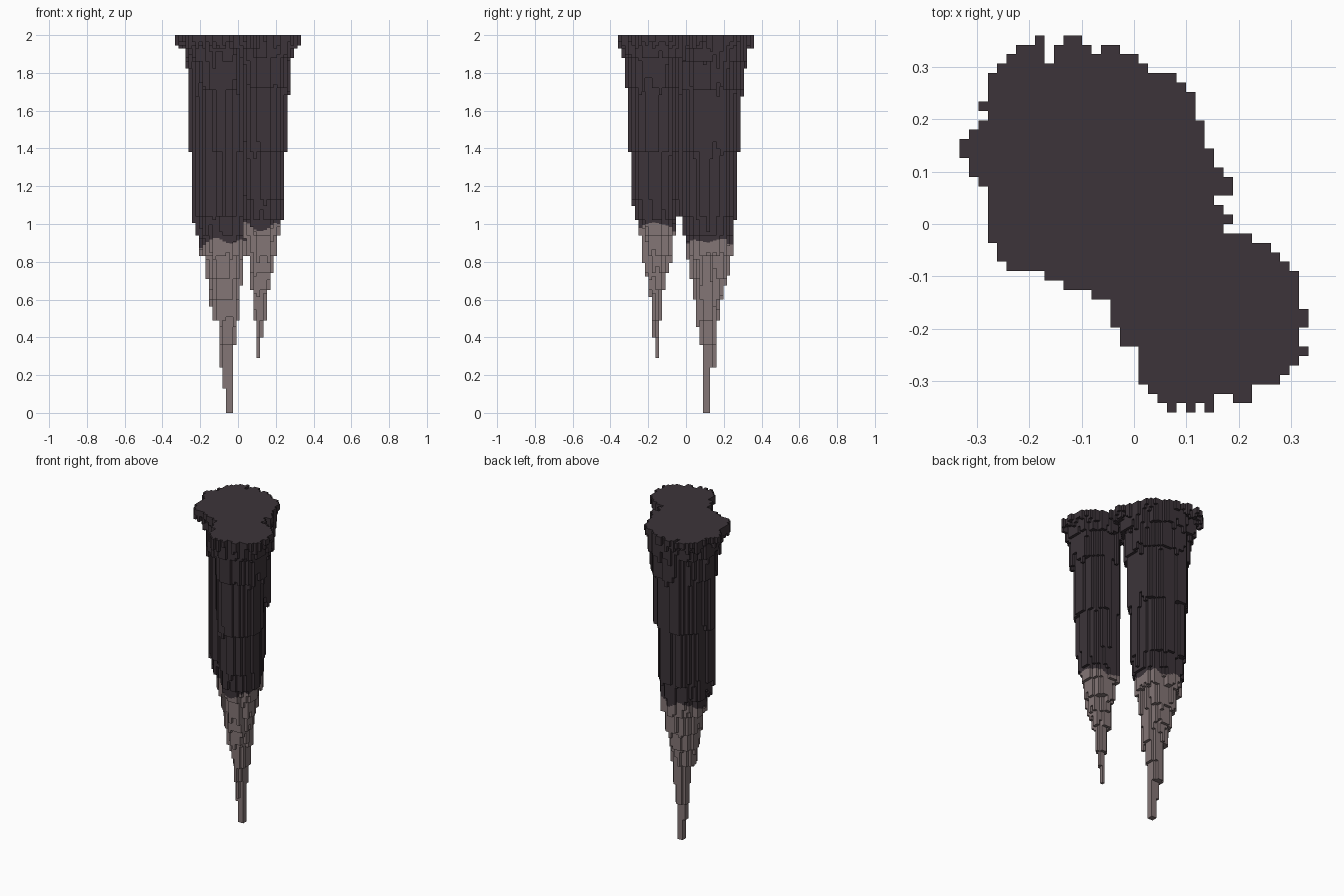
import bpy, bmesh, math, random

cube = bpy.data.objects.get("Cube")
if cube:
    bpy.data.objects.remove(cube, do_unlink=True)

random.seed(4)
V = 0.018      # block size
TOP = 2.0


def material(name, rgb):
    m = bpy.data.materials.new(name)
    m.use_nodes = True
    m.diffuse_color = (*rgb, 1)
    b = m.node_tree.nodes["Principled BSDF"]
    b.inputs["Base Color"].default_value = (*rgb, 1)
    b.inputs["Roughness"].default_value = 0.9
    return m


dark = material("dark stone", (0.045, 0.034, 0.041))
pale = material("pale stone", (0.231, 0.181, 0.181))

# Ceiling outline: filled block spans per row, from back to front
ROWS = """8-9 11-13|6-9 10-14 15-17|5-9 10-19|4-20|3-23|3-24|3-25|2-25|3-25|2-26
1-26|0-26|0-27|1-27|1-28|2-29|3-29|3-27|3-28|3-29
3-28|3-31|4-33|4-34|5-35|9-36|11-36|14-36|16-36|16-37
16-37|17-36|17-36|19-37|19-36|19-35|19-34|20-31|21-27 29-31|22-23 24-25 26-27"""
outline = set()
for r, row in enumerate(ROWS.replace("\n", "|").split("|")):
    for span in row.split():
        a, b = map(int, span.split("-"))
        outline |= {(c, r) for c in range(a, b)}

# Stepped sections of each spike: height, x min, x max, y min, y max
LARGE = [
    (0.00, -.063, -.027, .090, .126), (0.13, -.081, -.027, .090, .126),
    (0.24, -.099, -.020, .085, .155), (0.36, -.099, -.009, .072, .165),
    (0.49, -.135, .005, .045, .175), (0.60, -.153, .010, .030, .195),
    (0.71, -.171, .020, .018, .225), (0.83, -.207, .050, .000, .245),
    (0.94, -.225, .065, -.018, .250), (1.04, -.243, .075, -.036, .268),
    (1.38, -.245, .090, -.040, .285), (1.71, -.261, .115, -.060, .303),
    (1.86, -.285, .140, -.080, .325)]
SMALL = [
    (0.29, .095, .113, -.162, -.144), (0.40, .093, .131, -.172, -.140),
    (0.49, .080, .148, -.182, -.130), (0.65, .062, .166, -.200, -.108),
    (0.74, .060, .184, -.218, -.098), (0.83, .045, .205, -.236, -.072),
    (0.94, .026, .220, -.252, -.056), (1.02, .022, .240, -.270, -.052),
    (1.13, .020, .243, -.286, -.050), (1.38, .015, .262, -.305, -.040),
    (1.72, .008, .282, -.322, -.030), (1.88, .000, .302, -.340, -.010)]


def centre(c, r):
    return (c + 0.5 - 18.5) * V, (20 - r - 0.5) * V


def spike_bottom(x, y, steps):
    """Lowest step whose slightly lobed ellipse holds the point."""
    for i, (z, x0, x1, y0, y1) in enumerate(steps):
        dx, dy = x - (x0 + x1) / 2, y - (y0 + y1) / 2
        a = math.atan2(dy, dx)
        lobe = 1 + 0.035 * math.sin(5 * a + i * 1.7) + 0.03 * math.sin(9 * a + i)
        rx, ry = (x1 - x0) / 2 * lobe, (y1 - y0) / 2 * lobe
        if (dx / rx) ** 2 + (dy / ry) ** 2 <= 1:
            return z
    return None


# Bottom height and owning spike of every block column
bottom, owner = {}, {}
for cell in sorted(outline):
    x, y = centre(*cell)
    hits = [(z, k) for k, s in enumerate((LARGE, SMALL))
            if (z := spike_bottom(x, y, s)) is not None]
    if hits:
        z, k = min(hits)
        if z > 0.45 and random.random() < 0.3:
            z += random.choice((-2, -1, 1, 2, 3)) * V
    else:
        z = 2 - V * random.choice((2, 3, 4))
        k = 0 if x * 0.58 - y * 0.81 < 0.06 else 1
    bottom[cell], owner[cell] = min(z, 2 - V), k


def colour_line(x, y, k):
    """Height where pale stone turns dark."""
    wave = 0.015 * math.sin(40 * x) + 0.012 * math.sin(33 * y + 1)
    return (0.90 if k == 0 else 0.985) + wave


def build_spike(name, k):
    bm = bmesh.new()

    def quad(pts, mat):
        bm.faces.new([bm.verts.new(p) for p in pts]).material_index = mat

    for cell, b in bottom.items():
        if owner[cell] != k:
            continue
        x, y = centre(*cell)
        h = V / 2
        line = colour_line(x, y, k)
        ring = [(x - h, y - h), (x + h, y - h), (x + h, y + h), (x - h, y + h)]
        quad([(*p, TOP) for p in ring], 0)
        quad([(*p, b) for p in reversed(ring)], 1 if b < line else 0)
        # Walls only where the neighbouring column ends higher
        for i, (dc, dr) in enumerate(((0, 1), (1, 0), (0, -1), (-1, 0))):
            nb = bottom.get((cell[0] + dc, cell[1] + dr), TOP)
            p, q = ring[i], ring[(i + 1) % 4]
            for lo, hi, mat in ((b, min(nb, line), 1), (max(b, line), nb, 0)):
                if hi - lo > 1e-5:
                    quad([(*p, lo), (*q, lo), (*q, hi), (*p, hi)], mat)
    bmesh.ops.remove_doubles(bm, verts=bm.verts, dist=1e-5)
    me = bpy.data.meshes.new(name)
    bm.to_mesh(me)
    bm.free()
    me.materials.append(dark)
    me.materials.append(pale)
    bpy.context.collection.objects.link(bpy.data.objects.new(name, me))


build_spike("large_stalactite", 0)
build_spike("small_stalactite", 1)
